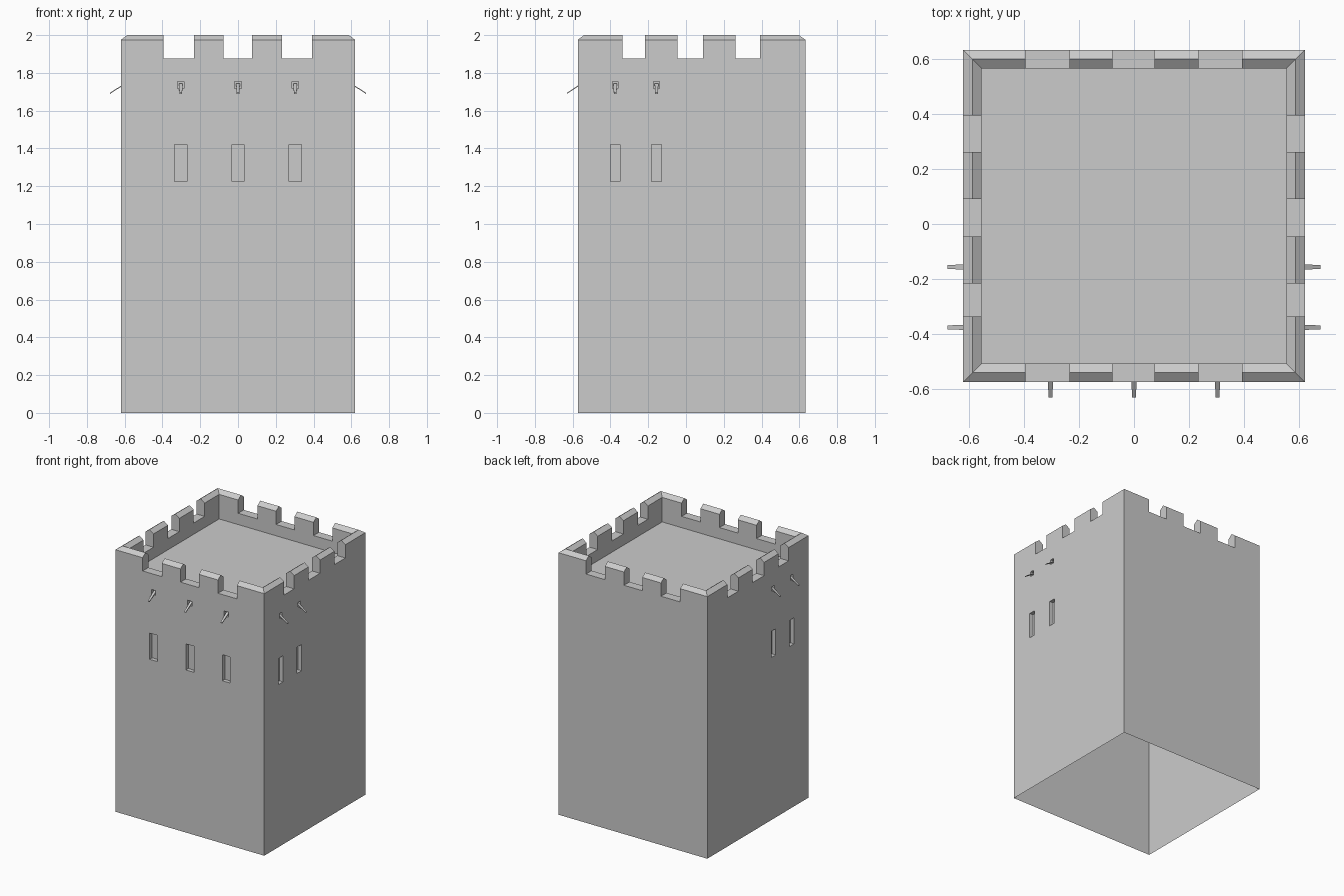
import bpy, bmesh
from mathutils import Vector, Matrix

if "Cube" in bpy.data.objects:
    bpy.data.objects.remove(bpy.data.objects["Cube"])

X, Y0, Y1 = 0.62, -0.573, 0.632          # outer wall faces
WALL, EAVE, TOP, DECK = 0.067, 1.975, 2.0, 1.79


def make_object(name, bm):
    bmesh.ops.recalc_face_normals(bm, faces=bm.faces)
    me = bpy.data.meshes.new(name)
    bm.to_mesh(me)
    bm.free()
    ob = bpy.data.objects.new(name, me)
    bpy.context.collection.objects.link(ob)
    return ob


def add_box(bm, x0, x1, y0, y1, z0, z1):
    m = Matrix.Translation(((x0 + x1) / 2, (y0 + y1) / 2, (z0 + z1) / 2))
    m = m @ Matrix.Diagonal((x1 - x0, y1 - y0, z1 - z0, 1))
    bmesh.ops.create_cube(bm, size=1, matrix=m)


# Tower shell: stacked rectangular loops, ridged parapet and sunken deck
bm = bmesh.new()
loops = []
for inset, z in [(0, 0), (0, EAVE), (WALL / 2, TOP), (WALL, EAVE), (WALL, DECK)]:
    loops.append([bm.verts.new((x, y, z)) for x, y in (
        (-X + inset, Y0 + inset), (X - inset, Y0 + inset),
        (X - inset, Y1 - inset), (-X + inset, Y1 - inset))])
for a, b in zip(loops, loops[1:]):
    for i in range(4):
        j = (i + 1) % 4
        bm.faces.new((a[i], a[j], b[j], b[i]))
bm.faces.new(loops[0])
bm.faces.new(loops[-1])
tower = make_object("tower", bm)

FRONT_X = (-0.303, 0.0, 0.303)
SIDE_Y = (-0.375, -0.156)
D = 0.03                                  # recess depth

# Cutters: crenels, window recesses and drain holes
bm = bmesh.new()
for a, b in ((-0.394, -0.234), (-0.078, 0.075), (0.234, 0.391)):
    for y0, y1 in ((Y0 - 0.05, Y0 + 0.12), (Y1 - 0.12, Y1 + 0.05)):
        add_box(bm, a, b, y0, y1, 1.875, 2.1)
for a, b in ((-0.336, -0.216), (-0.045, 0.091), (0.262, 0.393)):
    for s in (-1, 1):
        x0, x1 = sorted((s * (X - 0.12), s * (X + 0.05)))
        add_box(bm, x0, x1, a, b, 1.875, 2.1)
for x in FRONT_X:
    for w, z0, z1 in ((0.033, 1.225, 1.422), (0.018, 1.718, 1.755)):
        add_box(bm, x - w, x + w, Y0 - 0.05, Y0 + D, z0, z1)
for y in SIDE_Y:
    for s in (-1, 1):
        x0, x1 = sorted((s * (X - D), s * (X + 0.05)))
        for w, z0, z1 in ((0.026, 1.225, 1.422), (0.015, 1.718, 1.755)):
            add_box(bm, x0, x1, y - w, y + w, z0, z1)
cutter = make_object("cutter", bm)
cutter.hide_render = True

mod = tower.modifiers.new("cut", 'BOOLEAN')
mod.operation, mod.solver, mod.object = 'DIFFERENCE', 'EXACT', cutter
deps = bpy.context.evaluated_depsgraph_get()
me = bpy.data.meshes.new_from_object(tower.evaluated_get(deps))
tower.modifiers.clear()
tower.data = me
bpy.data.objects.remove(cutter)

# Open underside
bm = bmesh.new()
bm.from_mesh(me)
bottom = [f for f in bm.faces if all(v.co.z < 1e-4 for v in f.verts)]
bmesh.ops.delete(bm, geom=bottom, context='FACES')
bm.to_mesh(me)
bm.free()


# Sloping water spouts, tapering outward
def spout(name, origin, out):
    out = Vector(out)
    side = out.cross(Vector((0, 0, 1)))
    bm = bmesh.new()
    rings = []
    for d, z, w in ((-0.02, 1.742, 0.010), (0.057, 1.692, 0.007)):
        c = Vector((origin[0], origin[1], z)) + out * d
        rings.append([bm.verts.new(c + side * sx * w + Vector((0, 0, dz)))
                      for sx, dz in ((-1, 0.003), (1, 0.003), (1, -0.003), (-1, -0.003))])
    a, b = rings
    for i in range(4):
        j = (i + 1) % 4
        bm.faces.new((a[i], a[j], b[j], b[i]))
    bm.faces.new(a)
    bm.faces.new(b)
    make_object(name, bm)


for x in FRONT_X:
    spout("front_spout", (x, Y0), (0, -1, 0))
for y in SIDE_Y:
    for s in (-1, 1):
        spout("side_spout", (s * X, y), (s, 0, 0))
